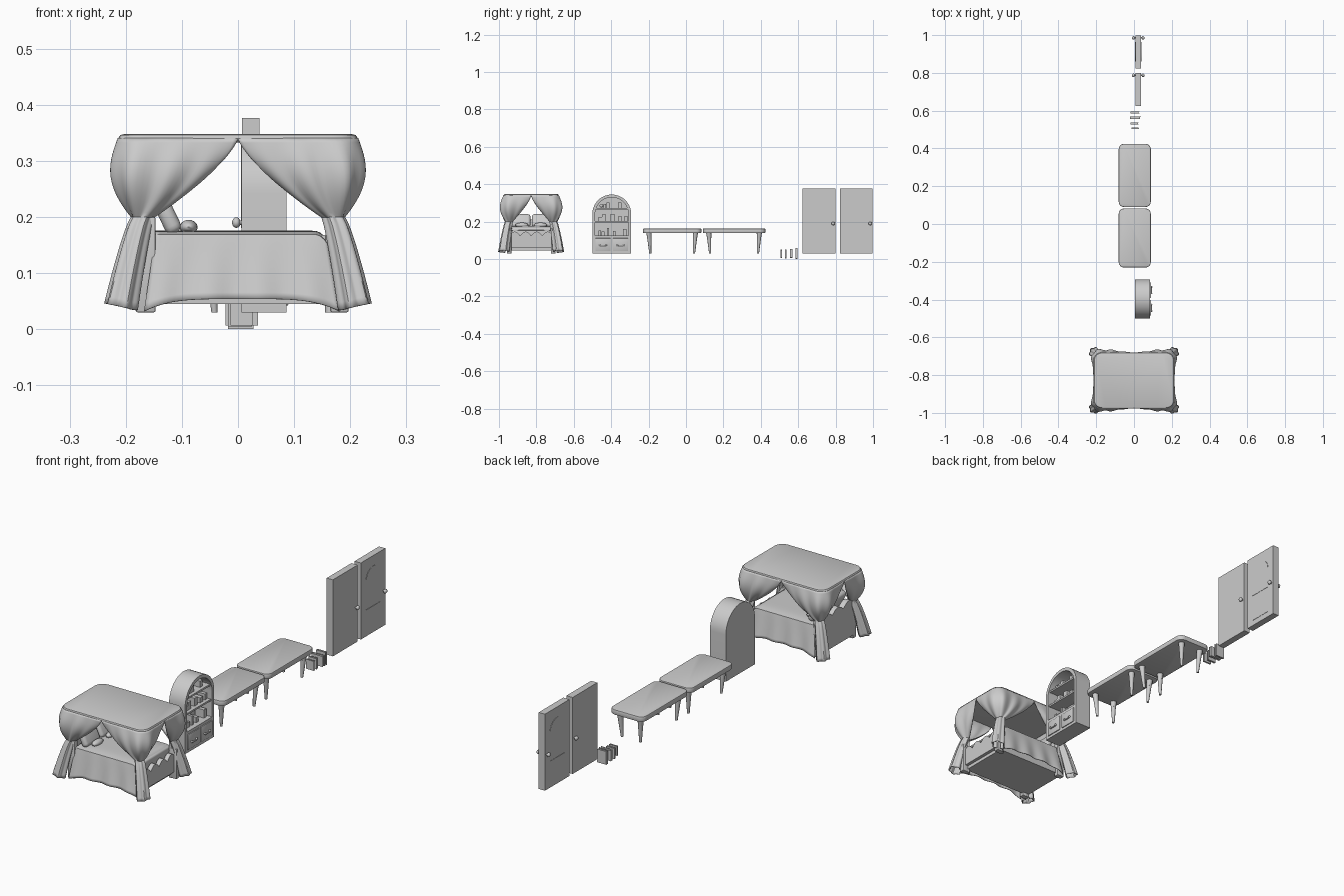
import bpy, bmesh, math, random
from mathutils import Vector, Matrix

if "Cube" in bpy.data.objects:
    bpy.data.objects.remove(bpy.data.objects["Cube"])

random.seed(3)
grey = bpy.data.materials.new("plain_grey")
grey.diffuse_color = (0.6, 0.6, 0.6, 1)
grey.use_nodes = True
grey.node_tree.nodes["Principled BSDF"].inputs["Base Color"].default_value = grey.diffuse_color


def finish(name, bm, smooth=True):
    bmesh.ops.recalc_face_normals(bm, faces=bm.faces)
    me = bpy.data.meshes.new(name)
    bm.to_mesh(me)
    bm.free()
    if smooth:
        me.shade_smooth()
        me.set_sharp_from_angle(angle=math.radians(35))
    me.materials.append(grey)
    ob = bpy.data.objects.new(name, me)
    bpy.context.collection.objects.link(ob)
    return ob


def box(name, x, y, z, bevel=0.0, segs=3, rot=None):
    """Box given by (min, max) ranges, optionally bevelled and tilted about y."""
    bm = bmesh.new()
    bmesh.ops.create_cube(bm, size=1)
    bmesh.ops.scale(bm, vec=(x[1] - x[0], y[1] - y[0], z[1] - z[0]), verts=bm.verts)
    if bevel:
        bmesh.ops.bevel(bm, geom=bm.edges[:], offset=bevel, segments=segs, affect='EDGES', profile=0.5)
    if rot:
        bmesh.ops.rotate(bm, matrix=Matrix.Rotation(rot, 3, 'Y'), verts=bm.verts)
    bmesh.ops.translate(bm, vec=((x[0] + x[1]) / 2, (y[0] + y[1]) / 2, (z[0] + z[1]) / 2), verts=bm.verts)
    return finish(name, bm, bevel > 0)


def prism(name, pts, x0, x1):
    """Extrude a (y, z) outline along x."""
    bm = bmesh.new()
    f = bm.faces.new([bm.verts.new((x0, y, z)) for y, z in pts])
    ext = bmesh.ops.extrude_face_region(bm, geom=[f])
    bmesh.ops.translate(bm, vec=(x1 - x0, 0, 0), verts=[v for v in ext['geom'] if isinstance(v, bmesh.types.BMVert)])
    return finish(name, bm)


def ball(name, c, r, scale=(1, 1, 1)):
    bm = bmesh.new()
    bmesh.ops.create_uvsphere(bm, u_segments=16, v_segments=10, radius=r)
    bmesh.ops.scale(bm, vec=scale, verts=bm.verts)
    bmesh.ops.translate(bm, vec=c, verts=bm.verts)
    return finish(name, bm)


def rod(name, a, b, ra, rb, segs=12):
    """Tapered rod from a to b."""
    a, b = Vector(a), Vector(b)
    bm = bmesh.new()
    bmesh.ops.create_cone(bm, cap_ends=True, segments=segs, radius1=ra, radius2=rb, depth=(b - a).length)
    q = Vector((0, 0, 1)).rotation_difference(b - a)
    bmesh.ops.transform(bm, matrix=Matrix.Translation((a + b) / 2) @ q.to_matrix().to_4x4(), verts=bm.verts)
    return finish(name, bm)


def sheet(name, func, nu, nv, thick=0.0):
    """Cloth surface from func(u, v), u and v in 0..1."""
    bm = bmesh.new()
    g = [[bm.verts.new(func(i / nu, j / nv)) for j in range(nv + 1)] for i in range(nu + 1)]
    for i in range(nu):
        for j in range(nv):
            bm.faces.new((g[i][j], g[i + 1][j], g[i + 1][j + 1], g[i][j + 1]))
    ob = finish(name, bm)
    if thick:
        m = ob.modifiers.new("thickness", 'SOLIDIFY')
        m.thickness, m.offset = thick, 0
    return ob


def arch(cy, half, z0, zc, n=20):
    """Door-shaped outline with a round top."""
    return [(cy - half, z0), (cy + half, z0)] + [
        (cy + half * math.cos(math.pi * k / n), zc + half * math.sin(math.pi * k / n)) for k in range(n + 1)]


# ---------------- canopy bed ----------------
BY, HX, HY, R = -0.828, 0.213, 0.147, 0.04


def rim(u):
    """Quarter of the canopy outline, u from front middle over the corner to side middle."""
    a, c, b = HX - R, R * math.pi / 2, HY - R
    s = u * (a + b + c)
    if s < a:
        return Vector((s, HY))
    if s < a + c:
        t = (s - a) / R
        return Vector((a + R * math.sin(t), b + R * math.cos(t)))
    return Vector((HX, b - (s - a - c)))


def curtain(sx, sy):
    def f(u, v):
        w = 2 * u - 1
        ang = math.radians(45) - w * math.radians(160)
        ring = Vector((math.cos(ang), math.sin(ang)))
        fold = 1 + 0.13 * math.cos(w * 16)
        tie = Vector((0.170, 0.119)) + ring * 0.018 * fold
        if v < 0.6:
            t = v / 0.6
            top = rim(u)
            k = t ** (1.35 + 1.5 * (1 - abs(w)) ** 0.7)
            p = top.lerp(tie, k)
            out = Vector((top.x / HX, top.y / HY)) * 0.016 * math.sin(math.pi * t) * (1 - w * w)
            p += out * (1 + 0.25 * math.cos(w * 16))
            z = 0.34 - 0.14 * t
        else:
            t = (v - 0.6) / 0.4
            foot = Vector((0.209, 0.147)) + ring * 0.026 * fold
            p = tie.lerp(foot, t ** 0.8)
            z = 0.20 - 0.16 * t + 0.006 * math.cos(ang) * t
        return (sx * p.x, BY + sy * p.y, z)
    return f


for sx in (-1, 1):
    for sy in (-1, 1):
        sheet("curtain", curtain(sx, sy), 40, 30, 0.003)
        rod("bed_post", (sx * 0.165, BY + sy * 0.115, 0.03), (sx * 0.165, BY + sy * 0.115, 0.342), 0.01, 0.008)
        ball("curtain_tie", (sx * 0.177, BY + sy * 0.122, 0.173), 0.012)

# canopy roof: stacked outlines closing into a soft slab
bm = bmesh.new()
outline = []
for sx, sy, rev in ((1, 1, 0), (1, -1, 1), (-1, -1, 0), (-1, 1, 1)):
    q = [rim(k / 24) for k in range(24)] if not rev else [rim(1 - k / 24) for k in range(24)]
    outline += [(sx * p.x, sy * p.y) for p in q]
rings = [[bm.verts.new((x * s, BY + y * s, z)) for x, y in outline]
         for s, z in ((0.98, 0.333), (1.0, 0.336), (1.0, 0.341), (0.985, 0.346), (0.95, 0.348))]
for lo, hi in zip(rings, rings[1:]):
    for k in range(len(lo)):
        n = (k + 1) % len(lo)
        bm.faces.new((lo[k], lo[n], hi[n], hi[k]))
bm.faces.new(rings[0])
bm.faces.new(rings[-1])
finish("canopy_roof", bm)


def blanket(u, v):
    """Cover lying across the bed with flared, wavy sides."""
    x = -0.147 + 0.308 * u
    side = 1 if v > 0.5 else -1
    d = abs(2 * v - 1)
    hem = 0.054 - 0.022 * (abs(2 * u - 1)) ** 4
    end = 0.02 * max(0, (u - 0.92) / 0.08) ** 2
    if d < 0.5:
        y, z = 0.118 * d / 0.5, 0.174 - 0.006 * (d / 0.5) ** 6
    else:
        t = (d - 0.5) / 0.5
        y = 0.122 + 0.022 * t + 0.004 * t * math.sin(u * 24)
        z = 0.168 + (hem - 0.168) * t
        x += (u - 0.5) * 0.04 * t
    return (x, BY + side * y, z - end * (1 if d < 0.5 else 1 - t))


sheet("blanket", blanket, 40, 40, 0.003)
box("mattress", (-0.15, 0.16), (BY - 0.117, BY + 0.117), (0.075, 0.168), 0.008)
box("bed_base", (-0.165, 0.17), (BY - 0.117, BY + 0.117), (0.045, 0.075))


def board(base, height, bump, n):
    """Board outline with a scalloped top edge."""
    pts = [(BY - 0.118, base), (BY + 0.118, base)]
    for k in range(n * 8 + 1):
        pts.append((BY + 0.118 - 0.236 * k / (n * 8), height + bump * abs(math.sin(math.pi * k / 8))))
    return pts


prism("headboard", board(0.045, 0.19, 0.022, 3), -0.18, -0.155)
prism("footboard", board(0.06, 0.125, 0.022, 4), 0.165, 0.185)
for x0, x1, top in ((-0.182, -0.147, 0.2), (0.165, 0.197, 0.165)):
    for s in (-1, 1):
        y = BY + s * 0.118
        box("board_post", (x0, x1), (y - 0.012, y + 0.012), (0.03, top), 0.003, 2)
for s in (-1, 1):
    box("pillow", (-0.142, -0.112), (BY + s * 0.056 - 0.052, BY + s * 0.056 + 0.052), (0.168, 0.242), 0.014, 4, -0.45)
    ball("cushion", (-0.088, BY + s * 0.05, 0.182), 0.016, (1, 2.2, 0.8))

# ---------------- arched bookcase ----------------
CY, H, ZC = -0.397, 0.104, 0.241
outer, inner = arch(CY, H, 0.03, ZC), arch(CY, H - 0.015, 0.125, ZC)
prism("bookcase_back", outer, 0.006, 0.014)
bm = bmesh.new()
sides = [[[bm.verts.new((x, y, z)) for y, z in loop] for x in (0.014, 0.086)] for loop in (outer, inner)]
n = len(outer)
for k in range(n):
    m = (k + 1) % n
    for a, b in ((sides[0][0], sides[0][1]), (sides[1][0], sides[1][1]), (sides[0][1], sides[1][1])):
        bm.faces.new((a[k], a[m], b[m], b[k]))
finish("bookcase_frame", bm)
for z in (0.2, 0.27):
    w = math.sqrt((H - 0.015) ** 2 - max(0, z - ZC) ** 2)
    box("shelf", (0.012, 0.08), (CY - w, CY + w), (z - 0.004, z + 0.004))
for s in (-1, 1):
    y = CY + s * 0.047
    box("drawer", (0.08, 0.09), (y - 0.041, y + 0.041), (0.042, 0.112), 0.003, 2)
    for k in (-1, 1):
        ball("drawer_knob", (0.092, y + k * 0.017, 0.074), 0.005)
    rod("drawer_handle", (0.093, y - 0.017, 0.07), (0.093, y + 0.017, 0.07), 0.003, 0.003, 8)
for z, w, tall in ((0.125, 0.07, 0.042), (0.204, 0.07, 0.04), (0.274, 0.045, 0.03)):
    y = CY - w
    while y < CY + w:
        t = random.uniform(0.009, 0.022)
        if random.random() < 0.7:
            box("shelf_book", (0.02, 0.065), (y, y + t), (z, z + tall * random.uniform(0.5, 1)))
        y += t + 0.002
ball("shelf_ornament", (0.06, CY - 0.055, 0.285), 0.01)

# ---------------- two tables ----------------
for y0, y1 in ((-0.23, 0.082), (0.09, 0.424)):
    bm = bmesh.new()
    bmesh.ops.create_cube(bm, size=1)
    bmesh.ops.scale(bm, vec=(0.17, y1 - y0, 0.024), verts=bm.verts)
    bmesh.ops.translate(bm, vec=(0.004, (y0 + y1) / 2, 0.151), verts=bm.verts)
    up = [e for e in bm.edges if abs(e.verts[0].co.z - e.verts[1].co.z) > 0.01]
    bmesh.ops.bevel(bm, geom=up, offset=0.028, segments=6, affect='EDGES', profile=0.5)
    rims = [e for e in bm.edges if abs(e.calc_face_angle(0) - math.pi / 2) < 0.1]
    bmesh.ops.bevel(bm, geom=rims, offset=0.004, segments=2, affect='EDGES', profile=0.5)
    finish("table_top", bm)
    for sx in (-1, 1):
        for y, s in ((y0 + 0.035, 1), (y1 - 0.035, -1)):
            knee = (0.004 + sx * 0.05, y - s * 0.001, 0.11)
            rod("table_leg_upper", knee, (0.004 + sx * 0.052, y - s * 0.003, 0.14), 0.011, 0.014)
            rod("table_leg", (0.004 + sx * 0.046, y + s * 0.004, 0.03), knee, 0.0055, 0.011)

# ---------------- row of books ----------------
for y, t, x0, x1, z0, z1 in ((0.508, 0.008, -0.013, 0.027, 0.007, 0.05), (0.533, 0.01, -0.018, 0.024, 0.004, 0.052),
                             (0.562, 0.014, -0.022, 0.036, 0.007, 0.055), (0.59, 0.011, -0.018, 0.028, 0.0, 0.06)):
    box("book_pages", (x0 + 0.002, x1 - 0.003), (y - t / 2 + 0.002, y + t / 2 - 0.002), (z0 + 0.002, z1 - 0.002))
    for s in (-1, 1):
        box("book_cover", (x0, x1), (y + s * (t / 2 - 0.001) - 0.001, y + s * (t / 2 - 0.001) + 0.001), (z0, z1))
    box("book_spine", (x0, x0 + 0.002), (y - t / 2, y + t / 2), (z0, z1))

# ---------------- two doors ----------------
for y0, y1 in ((0.624, 0.8), (0.823, 0.998)):
    box("door", (0.007, 0.038), (y0, y1), (0.03, 0.376))
    for x, s in ((0.038, 1), (0.007, -1)):
        rod("knob_stem", (x, y1 - 0.013, 0.19), (x + s * 0.008, y1 - 0.013, 0.19), 0.004, 0.004)
        ball("door_knob", (x + s * 0.01, y1 - 0.013, 0.19), 0.0095, (0.8, 1, 1))
for x0, x1 in ((0.038, 0.0395), (0.0055, 0.007)):
    prism("upper_door_panel", arch(0.911, 0.052, 0.18, 0.278), x0, x1)
    box("lower_door_panel", (x0, x1), (0.859, 0.963), (0.055, 0.15))
